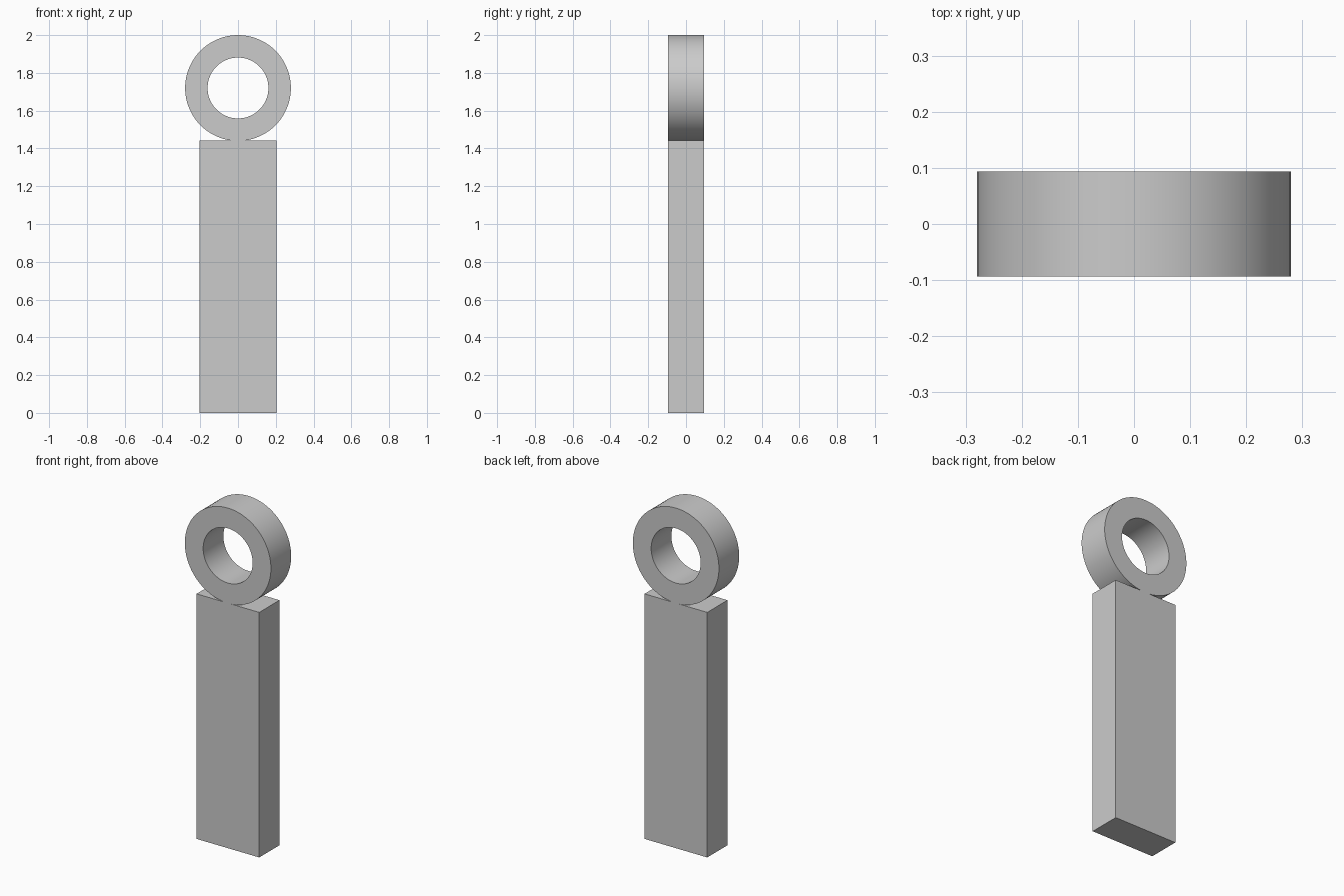
import bpy
import bmesh
import math
from mathutils import Vector

DEPTH = 0.188
BLOCK_W, BLOCK_H = 0.408, 1.441
RING_Z, RING_OUT, RING_IN = 1.72, 0.28, 0.161
SEGMENTS = 96

cube = bpy.data.objects.get("Cube")
if cube:
    bpy.data.objects.remove(cube, do_unlink=True)

# Single grey material
grey = bpy.data.materials.new("light_grey")
grey.use_nodes = True
colour = (0.6, 0.6, 0.6, 1.0)
grey.diffuse_color = colour
grey.node_tree.nodes["Principled BSDF"].inputs["Base Color"].default_value = colour


def add_part(name, bm):
    bmesh.ops.recalc_face_normals(bm, faces=bm.faces)
    mesh = bpy.data.meshes.new(name)
    bm.to_mesh(mesh)
    bm.free()
    mesh.materials.append(grey)
    obj = bpy.data.objects.new(name, mesh)
    bpy.context.collection.objects.link(obj)
    return obj


# Flat rectangular bar
bm = bmesh.new()
bmesh.ops.create_cube(bm, size=1)
bmesh.ops.scale(bm, vec=(BLOCK_W, DEPTH, BLOCK_H), verts=bm.verts)
bmesh.ops.translate(bm, vec=(0, 0, BLOCK_H / 2), verts=bm.verts)
add_part("bar", bm)

# Ring: rectangular section spun around the front-to-back axis
bm = bmesh.new()
centre = Vector((0, 0, RING_Z))
section = [(RING_IN, -1), (RING_OUT, -1), (RING_OUT, 1), (RING_IN, 1)]
verts = [bm.verts.new(centre + Vector((0, s * DEPTH / 2, r))) for r, s in section]
edges = [bm.edges.new((verts[i], verts[(i + 1) % 4])) for i in range(4)]
bmesh.ops.spin(bm, geom=verts + edges, cent=centre, axis=(0, 1, 0),
               angle=2 * math.pi, steps=SEGMENTS, use_merge=False)
bmesh.ops.remove_doubles(bm, verts=bm.verts, dist=0.0005)
ring = add_part("ring", bm)

# Smooth curved walls with crisp rims
bpy.ops.object.select_all(action="DESELECT")
ring.select_set(True)
bpy.context.view_layer.objects.active = ring
bpy.ops.object.shade_smooth_by_angle(angle=math.radians(30))
